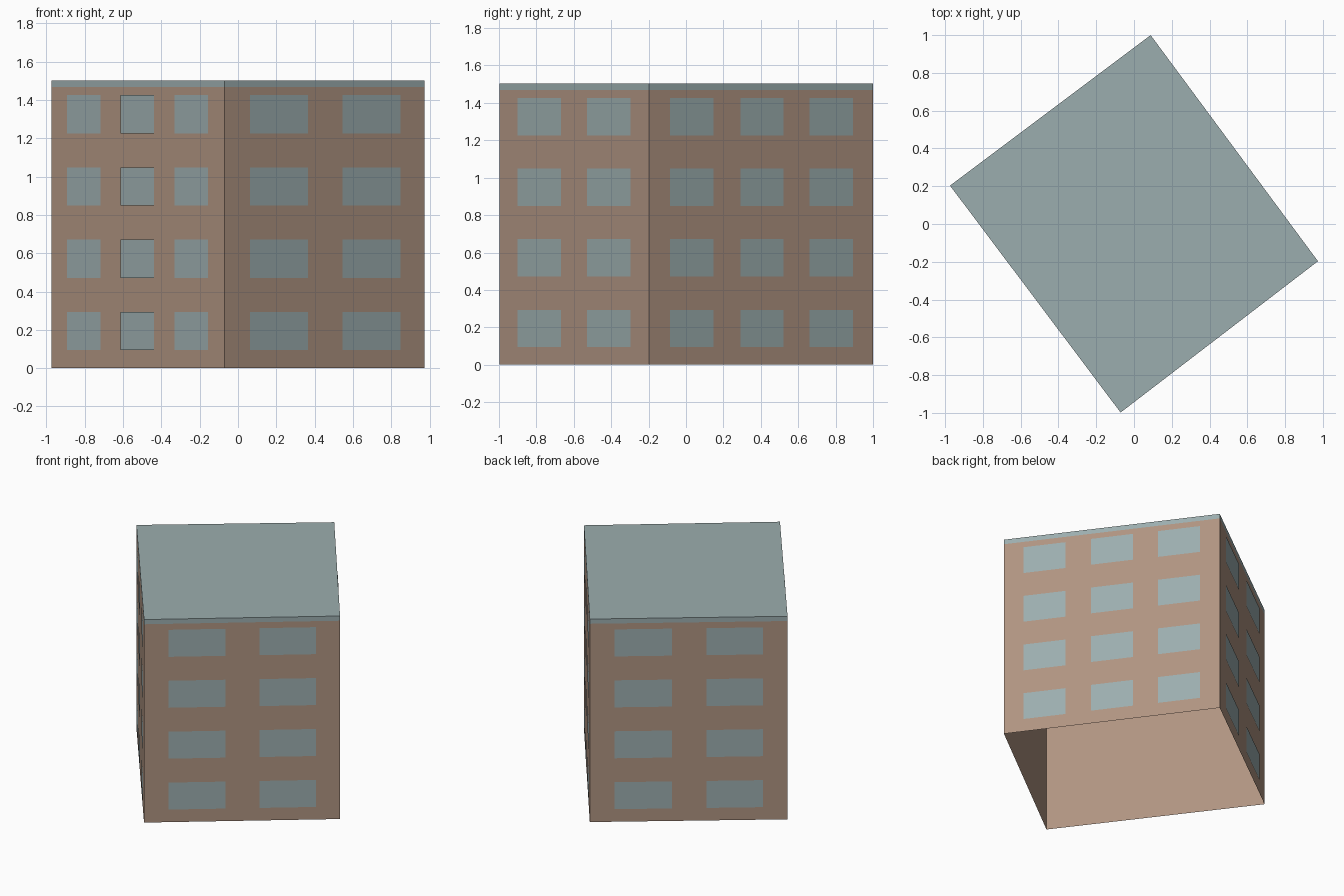
import bpy
import bmesh
from mathutils import Vector

default = bpy.data.objects.get("Cube")
if default:
    bpy.data.objects.remove(default, do_unlink=True)

# Footprint corners, counter-clockwise: left, front, right, back
FOOTPRINT = [Vector(p) for p in
             ((-0.974, 0.203), (-0.071, -0.998), (0.974, -0.197), (0.088, 1.0))]
EAVES, TOP = 1.468, 1.503


def make_material(name, rgb):
    mat = bpy.data.materials.new(name)
    mat.use_nodes = True
    colour = (*rgb, 1.0)
    mat.diffuse_color = colour
    mat.node_tree.nodes["Principled BSDF"].inputs["Base Color"].default_value = colour
    return mat


brick = make_material("warm brown wall", (0.43, 0.295, 0.22))
slate = make_material("grey blue", (0.33, 0.42, 0.425))


def finish(bm, name, mat):
    mesh = bpy.data.meshes.new(name)
    bm.to_mesh(mesh)
    bm.free()
    mesh.materials.append(mat)
    obj = bpy.data.objects.new(name, mesh)
    bpy.context.collection.objects.link(obj)
    return obj


def shell(name, z0, z1, mat, capped):
    """Ring of walls on the footprint, open below, optionally closed on top."""
    bm = bmesh.new()
    low = [bm.verts.new((*p, z0)) for p in FOOTPRINT]
    high = [bm.verts.new((*p, z1)) for p in FOOTPRINT]
    for i in range(4):
        j = (i + 1) % 4
        bm.faces.new((low[i], low[j], high[j], high[i]))
    if capped:
        bm.faces.new(high)
    return finish(bm, name, mat)


def windows(name, start, end, columns):
    """Four rows of thin panes laid on one wall; columns are spans along it."""
    along = end - start
    outward = Vector((along.y, -along.x)).normalized()
    bm = bmesh.new()
    for k, (f0, f1) in enumerate(columns):
        # The middle column of a long wall stands slightly proud
        lift = 0.006 if len(columns) == 3 and k == 1 else 0.003
        a = start + along * f0 + outward * lift
        b = start + along * f1 + outward * lift
        for row in range(4):
            z0 = 0.094 + row * 0.377
            z1 = z0 + 0.2
            bm.faces.new([bm.verts.new(v) for v in
                          ((*a, z0), (*b, z0), (*b, z1), (*a, z1))])
    return finish(bm, name, slate)


# Walls and flat roof with its edge band
shell("walls", 0.0, EAVES, brick, False)
shell("roof", EAVES, TOP, slate, True)

# Windows: three columns on the long walls, two on the short ones
LONG = ((0.092, 0.286), (0.405, 0.598), (0.715, 0.908))
SHORT = ((0.125, 0.416), (0.589, 0.877))
sides = ("front_left", "front_right", "back_right", "back_left")
for i, side in enumerate(sides):
    windows(side + "_windows", FOOTPRINT[i], FOOTPRINT[(i + 1) % 4],
            LONG if i % 2 == 0 else SHORT)
